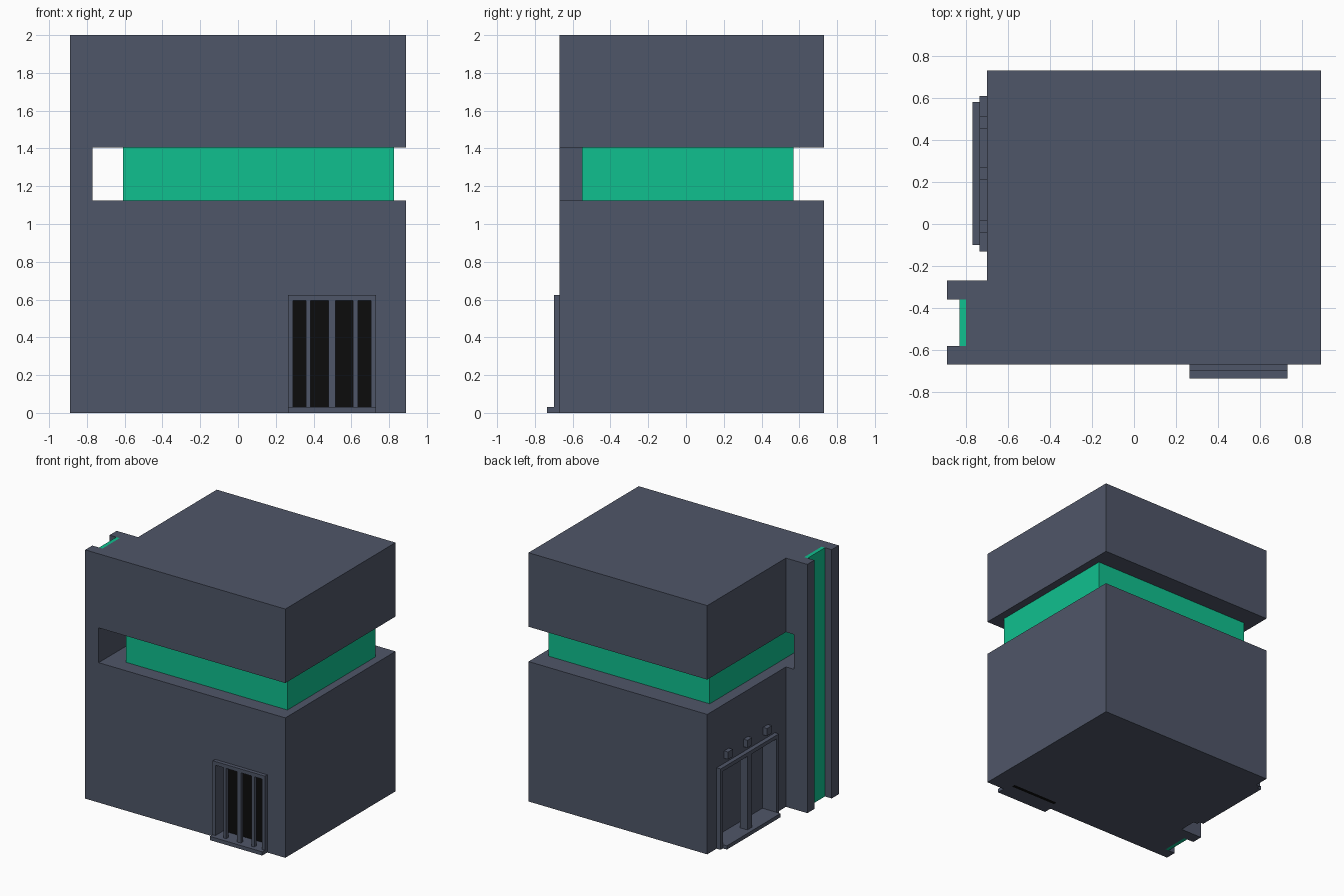
import bpy, bmesh

if "Cube" in bpy.data.objects:
    bpy.data.objects.remove(bpy.data.objects["Cube"], do_unlink=True)


def material(name, rgb):
    m = bpy.data.materials.new(name)
    m.use_nodes = True
    m.diffuse_color = (*rgb, 1)
    m.node_tree.nodes["Principled BSDF"].inputs["Base Color"].default_value = (*rgb, 1)
    return m


GREY = material("slate_grey", (0.078, 0.093, 0.138))
GREEN = material("emerald_green", (0.005, 0.527, 0.275))
BLACK = material("near_black", (0.0037, 0.0037, 0.0037))


def prism(name, outline, z0, z1, mat=GREY):
    """Extrude a plan outline from z0 to z1."""
    bm = bmesh.new()
    face = bm.faces.new([bm.verts.new((x, y, z0)) for x, y in outline])
    top = bmesh.ops.extrude_face_region(bm, geom=[face])["geom"]
    for v in top:
        if isinstance(v, bmesh.types.BMVert):
            v.co.z = z1
    bmesh.ops.recalc_face_normals(bm, faces=bm.faces)
    me = bpy.data.meshes.new(name)
    bm.to_mesh(me)
    bm.free()
    me.materials.append(mat)
    ob = bpy.data.objects.new(name, me)
    bpy.context.collection.objects.link(ob)
    return ob


def box(name, x, y, z, mat=GREY):
    outline = [(x[0], y[0]), (x[1], y[0]), (x[1], y[1]), (x[0], y[1])]
    return prism(name, outline, z[0], z[1], mat)


def cut(target, x, y, z):
    """Subtract a box from the target and discard the cutter."""
    cutter = box("cutter", x, y, z)
    mod = target.modifiers.new("cut", "BOOLEAN")
    mod.operation, mod.solver, mod.object = "DIFFERENCE", "EXACT", cutter
    bpy.context.view_layer.update()
    deps = bpy.context.evaluated_depsgraph_get()
    mesh = bpy.data.meshes.new_from_object(target.evaluated_get(deps))
    target.modifiers.clear()
    target.data = mesh
    bpy.data.objects.remove(cutter, do_unlink=True)


# Main building with the grooved pier on its right side
plan = [(-0.89, -0.67), (0.89, -0.67), (0.89, 0.73), (-0.70, 0.73),
        (-0.70, -0.27), (-0.89, -0.27), (-0.89, -0.36), (-0.80, -0.36),
        (-0.80, -0.58), (-0.89, -0.58)]
building = prism("building", plan, 0, 2)
cut(building, (-0.77, 1.2), (-1, 1), (1.125, 1.405))           # window slot
cut(building, (0.29, 0.705), (-0.9, -0.57), (-0.1, 0.595))     # front window recess
cut(building, (-1.2, -0.61), (-0.10, 0.58), (0.03, 0.62))      # side doorway recess

# Green bands
box("window_band", (-0.61, 0.825), (-0.55, 0.57), (1.125, 1.405), GREEN)
box("pier_light_strip", (-0.83, -0.80), (-0.58, -0.36), (0, 2), GREEN)

# Front barred window
box("window_pane", (0.29, 0.705), (-0.60, -0.57), (0, 0.595), BLACK)
box("window_floor", (0.29, 0.705), (-0.67, -0.60), (0, 0.03))
box("window_sill", (0.265, 0.73), (-0.735, -0.67), (0, 0.03))
box("window_head", (0.265, 0.73), (-0.70, -0.67), (0.595, 0.625))
uprights = {"window_jamb_right": (0.265, 0.29), "window_bar_right": (0.36, 0.385),
            "window_bar_middle": (0.48, 0.515), "window_bar_left": (0.61, 0.635),
            "window_jamb_left": (0.705, 0.73)}
for name, x in uprights.items():
    box(name, x, (-0.70, -0.67), (0.03, 0.595))

# Side doorway: frame, centre post and step
box("door_head", (-0.735, -0.70), (-0.13, 0.61), (0.62, 0.65))
for name, y in {"door_jamb_front": (-0.13, -0.10), "door_jamb_back": (0.58, 0.61)}.items():
    box(name, (-0.735, -0.70), y, (0, 0.62))
box("door_post", (-0.735, -0.67), (0.21, 0.27), (0.03, 0.62))
box("door_step", (-0.77, -0.70), (-0.10, 0.58), (0, 0.03))

# Small lamps above the doorway
for i, y in enumerate((-0.01, 0.24, 0.485)):
    box(f"door_lamp_{i + 1}", (-0.735, -0.70), (y - 0.03, y + 0.03), (0.69, 0.75))
